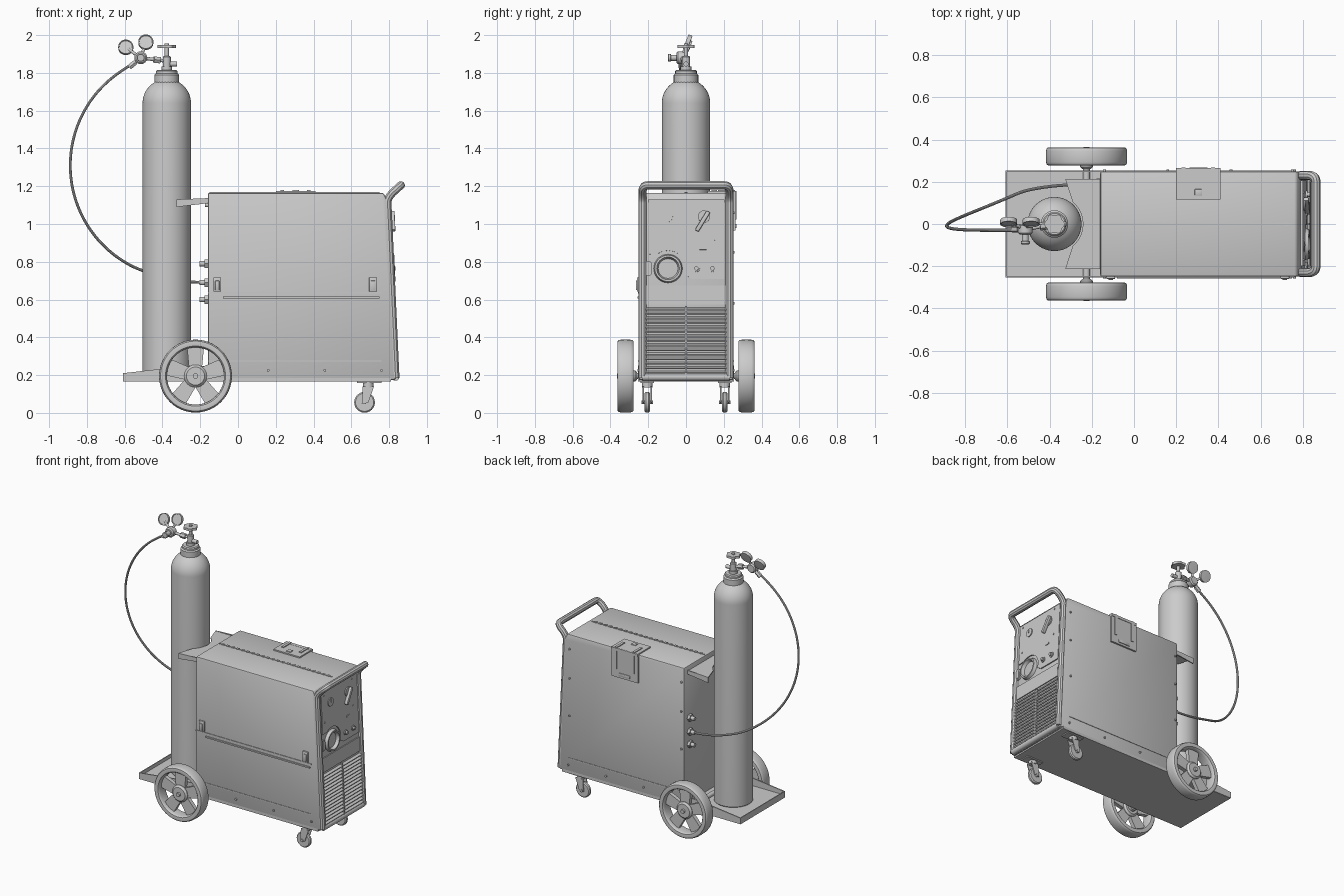
import bpy, bmesh, math
from mathutils import Matrix, Vector

if "Cube" in bpy.data.objects:
    bpy.data.objects.remove(bpy.data.objects["Cube"])

grey = bpy.data.materials.new("plain_grey")
grey.use_nodes = True
grey.diffuse_color = (.6, .6, .6, 1)
grey.node_tree.nodes["Principled BSDF"].inputs["Base Color"].default_value = grey.diffuse_color

SIDES = (-1, 1)
WORLD = Matrix.Identity(4)
# Leaning plane of the front panel: local x points outward, y across, z up the slope
LEAN = Matrix.Rotation(-.045, 4, 'Y')
PANEL = Matrix.Translation((.843, 0, 0)) @ LEAN


def finish(name, mesh):
    mesh.materials.clear()
    mesh.materials.append(grey)
    mesh.shade_smooth()
    mesh.set_sharp_from_angle(angle=math.radians(32))
    bpy.context.collection.objects.link(bpy.data.objects.new(name, mesh))


def from_bmesh(name, bm, place, bevel=0):
    if bevel:
        bmesh.ops.bevel(bm, geom=bm.edges[:], offset=bevel, segments=2, profile=.5, affect='EDGES')
    bm.transform(place)
    bmesh.ops.recalc_face_normals(bm, faces=bm.faces)
    mesh = bpy.data.meshes.new(name)
    bm.to_mesh(mesh)
    bm.free()
    finish(name, mesh)


def box(name, centre, size, place=WORLD, bevel=0, turn=WORLD):
    bm = bmesh.new()
    bmesh.ops.create_cube(bm, size=1, matrix=Matrix.Diagonal((*size, 1)))
    from_bmesh(name, bm, place @ Matrix.Translation(centre) @ turn, bevel)


def prism(name, outline, middle, depth, axis, place=WORLD, bevel=0):
    """Extrude an outline evenly to both sides of a middle plane across the axis."""
    slot = 'xyz'.index(axis)

    def put(point, along):
        coords = list(point)
        coords.insert(slot, along)
        return Vector(coords)

    bm = bmesh.new()
    face = bm.faces.new([bm.verts.new(put(p, middle - depth / 2)) for p in outline])
    grown = bmesh.ops.extrude_face_region(bm, geom=[face])["geom"]
    moved = [item for item in grown if isinstance(item, bmesh.types.BMVert)]
    bmesh.ops.translate(bm, vec=put((0, 0), depth), verts=moved)
    from_bmesh(name, bm, place, bevel)


def lathe(name, profile, start, direction=(0, 0, 1), steps=32, place=WORLD):
    """Revolve (radius, height) points around a direction."""
    bm = bmesh.new()
    verts = [bm.verts.new((radius, 0, height)) for radius, height in profile]
    edges = [bm.edges.new(pair) for pair in zip(verts, verts[1:])]
    bmesh.ops.spin(bm, geom=verts + edges, cent=(0, 0, 0), axis=(0, 0, 1), angle=math.tau,
                   steps=steps, use_merge=True)
    bmesh.ops.remove_doubles(bm, verts=bm.verts, dist=1e-5)
    turn = Vector(direction).to_track_quat('Z', 'Y').to_matrix().to_4x4()
    from_bmesh(name, bm, place @ Matrix.Translation(start) @ turn)


def rod(name, start, span, radius, rim=0, steps=24, place=WORLD):
    """Solid cylinder along a span vector, with optional chamfered rims."""
    length = Vector(span).length
    lower = [(0, 0), (radius - rim, 0)] + ([(radius, rim)] if rim else [])
    upper = [(r, length - h) for r, h in reversed(lower)]
    lathe(name, lower + upper, start, span, steps, place)


def tube(name, points, radius, order):
    curve = bpy.data.curves.new(name, 'CURVE')
    curve.dimensions, curve.bevel_depth, curve.bevel_resolution = '3D', radius, 3
    curve.use_fill_caps = True
    spline = curve.splines.new('NURBS')
    spline.points.add(len(points) - 1)
    for knot, point in zip(spline.points, points):
        knot.co = (*point, 1)
    spline.order_u, spline.use_endpoint_u = order, True
    helper = bpy.data.objects.new(name, curve)
    mesh = bpy.data.meshes.new_from_object(helper)
    bpy.data.objects.remove(helper)
    finish(name, mesh)


def arc(across, up, radius, first, last, steps=12):
    angles = [math.radians(first + (last - first) * i / steps) for i in range(steps + 1)]
    return [(across + radius * math.cos(a), up + radius * math.sin(a)) for a in angles]


def soft(value):
    """Push a sine or cosine outward so that a circle becomes a rounded square."""
    return math.copysign(abs(value) ** .5, value)


# Cabinet and chassis
REAR, HALF, TOP, BASE = -.16, .25, 1.165, .175
prism("cabinet", [(REAR, BASE), (.835, BASE), (.793, 1.12), (.77, TOP), (REAR, TOP)],
      0, 2 * HALF, 'y', bevel=.01)
box("chassis_plate", (.1, 0, BASE), (1.42, 2 * HALF, .02))
box("top_seam", (.3, 0, TOP), (.9, .008, .008))
for i in range(22):
    box("seam_tab", (.04 * i - .12, 0, TOP), (.02, .016, .01))

# Side panel seams, latches and screws
box("door_seam", (.3, -HALF, .635), (.92, .008, .008))
box("door_ledge", (.335, -HALF, .61), (.83, .016, .01))
for x in (-.11, .715):
    box("door_latch", (x, -HALF, .68), (.042, .02, .075), bevel=.003)
    box("latch_tongue", (x, -HALF, .675), (.022, .03, .05), bevel=.002)
for side in SIDES:
    box("lower_seam", (.3, side * HALF, .275), (.92, .006, .007))
    for i in range(4):
        rod("side_screw", (.3 * i - .14, side * HALF, .225), (0, side * .008, 0), .007)
for z in (.58, .85, 1.06):
    for x in (-.14, .75):
        rod("panel_screw", (x, HALF, z), (0, .008, 0), .007)

# Lid clasp folded over the left top edge
MID = .305
box("clasp_top", (MID, .19, TOP), (.21, .15, .018))
box("clasp_side", (MID, HALF, 1.07), (.21, .024, .21))
for x in (MID - .07, MID + .07):
    box("clasp_rib_top", (x, .215, TOP), (.018, .09, .03))
    box("clasp_rib_side", (x, HALF, 1.1), (.018, .034, .15))
box("clasp_button", (MID, .15, TOP), (.035, .03, .03), bevel=.003)
box("clasp_slot", (MID, HALF, .99), (.09, .034, .022), bevel=.003)

# Front rails running up into the push handle
rail = [(.834, .185), (.793, 1.08), (.79, 1.14), (.862, 1.205)]
left_half = [(x, .23, z) for x, z in rail] + [(.862, .17, 1.205)]
tube("handle", left_half + [(x, -y, z) for x, y, z in reversed(left_half)], .022, 3)
rod("bottom_rail", (.834, -.23, .19), (0, .46, 0), .02)

# Control panel with a notch around the round port
PORT = (-.095, .765)
notch = arc(*PORT, .095, 125, -20)
prism("control_panel", [(-.2, 1.13), (-.2, .84)] + notch + [(.03, .71), (.205, .71), (.205, 1.13)],
      0, .016, 'x', PANEL)
lathe("port_ring", [(.052, 0), (.06, .022), (.07, .022), (.076, 0)], (0, *PORT), (1, 0, 0), place=PANEL)
for name, radius, depth in (("slot_frame", .02, .024), ("slot_insert", .012, .032)):
    prism(name, arc(-.2, .785, radius, 0, 180) + arc(-.2, .745, radius, 180, 360), 0, depth, 'x', PANEL)


def control(name, y, z, radius, height):
    rod(name, (0, y, z), (height, 0, 0), radius, place=PANEL)


control("dial", -.1, 1.04, .03, .014)
box("dial_pointer", (.014, -.1, 1.05), (.01, .006, .025), PANEL)
control("selector_base", .095, 1.04, .032, .016)
box("selector_lever", (.022, .088, 1.015), (.024, .022, .12), PANEL, .005, Matrix.Rotation(-.55, 4, 'X'))
box("switch_plate", (.009, .09, .87), (.008, .035, .012), PANEL)
for y in (.055, .14):
    control("knob_collar", y, PORT[1], .018, .014)
    control("knob", y, PORT[1], .011, .026)
for y in (-.17, .15):
    for z in (.92, 1.11):
        control("panel_rivet", y, z, .006, .012)
box("blank_panel", (0, 0, .625), (.014, .43, .1), PANEL)

# Louvred grille
for i in range(15):
    box("louvre", (.006, 0, .215 + .024 * i), (.02, .43, .008), PANEL, turn=Matrix.Rotation(.5, 4, 'Y'))
for y in (-.22, 0, .22):
    box("grille_upright", (.006, y, .38), (.016, .01, .37), PANEL)

# Cylinder tray
tray_side = [(-.61, .166), (REAR, .166), (REAR, HALF), (-.3, .245), (-.61, .21)]
for side in SIDES:
    prism("tray_side", tray_side, side * HALF, .008, 'y')
box("tray_end", (-.607, 0, .188), (.006, 2 * HALF, .044))

# Rear wheels on an axle
AXLE = Vector((-.225, 0, .195))
rod("axle", AXLE - Vector((0, .35, 0)), (0, .7, 0), .016)
round_trip = [math.tau * i / 16 for i in range(17)]
tyre = [(.172 + .021 * soft(math.cos(a)), .043 * soft(math.sin(a))) for a in round_trip]
spoke = [(-.034, .04), (.034, .04), (.045, .155), (-.045, .155)]
for side in SIDES:
    centre = AXLE + Vector((0, side * .32, 0))
    out = Vector((0, side, 0))
    lathe("tyre", tyre, centre, out, 56)
    rod("hub", centre - out * .03, out * .06, .06, .012)
    rod("axle_cap", centre, out * .045, .014)
    rod("axle_collar", centre - out * .06, out * .04, .03, .01)
    for k in range(5):
        spin = Matrix.Rotation(k * math.tau / 5, 4, 'Y')
        prism("spoke", spoke, 0, .028, 'y', Matrix.Translation(centre) @ spin)

# Front swivel casters
fork = [(.66, .14), (.72, .14), (.69, .055), (.655, .05)]
for side in SIDES:
    y = side * .205
    box("caster_plate", (.695, y, .163), (.13, .07, .01))
    rod("caster_swivel", (.69, y, .135), (0, 0, .03), .028)
    for cheek in SIDES:
        prism("caster_fork", fork, y + cheek * .021, .006, 'y')
    rod("caster_wheel", (.67, y - .014, .056), (0, .028, 0), .055, .007)
    rod("caster_bolt", (.67, y - .03, .056), (0, .06, 0), .01)

# Gas cylinder with valve
AXIS = -.377


def on_cylinder(name, bottom, height, radius, rim=0):
    rod(name, (AXIS, 0, bottom), (0, 0, height), radius, rim)


shoulder = arc(0, 1.64, .128, 0, 60)
lathe("gas_cylinder", [(0, .18), (.12, .18), (.128, .19)] + shoulder, (AXIS, 0, 0), steps=56)
on_cylinder("neck", 1.74, .06, .065, .01)
on_cylinder("neck_ring", 1.78, .035, .057, .006)
on_cylinder("valve_base", 1.81, .025, .028)
on_cylinder("valve_body", 1.83, .06, .021, .005)
on_cylinder("valve_stem", 1.88, .075, .011)
lobes = []
for i in range(48):
    a = math.tau * i / 48
    reach = .045 + .004 * math.cos(6 * a)
    lobes.append((AXIS + reach * math.cos(a), reach * math.sin(a)))
prism("handwheel", lobes, 1.94, .016, 'z')
rod("relief_stub", (AXIS, 0, 1.847), (.055, 0, 0), .013)

# Regulator with two gauges
body = Vector((-.515, -.025, 1.88))
inlet = Vector((AXIS, 0, 1.862)) - body
outlet = Vector((-.06, 0, -.05))
rod("inlet_pipe", body, inlet, .009)
rod("inlet_nut", body + inlet * .5, inlet * .25, .019, steps=6)
rod("regulator_body", body + Vector((0, .025, 0)), (0, -.05, 0), .034, .008)
rod("pressure_stem", body, (0, -.06, 0), .016)
rod("pressure_knob", body - Vector((0, .055, 0)), (0, -.016, 0), .021, .003)
rod("outlet_pipe", body, outlet, .01)
rod("outlet_nut", body + outlet * .5, outlet * .5, .016, steps=6)
for spot in ((-.594, .01, 1.935), (-.488, .01, 1.962)):
    rod("gauge_stem", body, Vector(spot) - body, .008)
    lathe("gauge", [(0, -.012), (.04, -.01), (.04, .012), (.035, .012), (.034, .008), (0, .008)],
          spot, (0, -.93, .37))

# Gas hose sweeping round to the cabinet back
sweep = arc(-.29, 1.31, .6, 118, 250, 16)
hose = [(x, .2 * (i / 16) ** 3 - .03, z) for i, (x, z) in enumerate(sweep)]
tube("gas_hose", hose + [(-.3, .19, .69), (REAR, .19, .69)], .0075, 4)
for z in (.6, .69, .79):
    rod("back_fitting", (REAR, .19, z), (-.018, 0, 0), .026, steps=6)
    rod("back_nipple", (REAR, .19, z), (-.045, 0, 0), .014)

# Cradle bracket holding the cylinder
wing, lip = -.325, .21
prism("cradle", [(REAR, lip), (wing, lip)] + arc(AXIS, 0, .135, 50, -50) + [(wing, -lip), (REAR, -lip)],
      1.126, .008, 'z')
for side in SIDES:
    prism("cradle_gusset", [(wing, 1.09), (wing, 1.13), (REAR, 1.137), (REAR, 1.11)], side * lip, .008, 'y')
    rod("cradle_bolt", (REAR, side * .17, 1.1), (-.015, 0, 0), .01)
